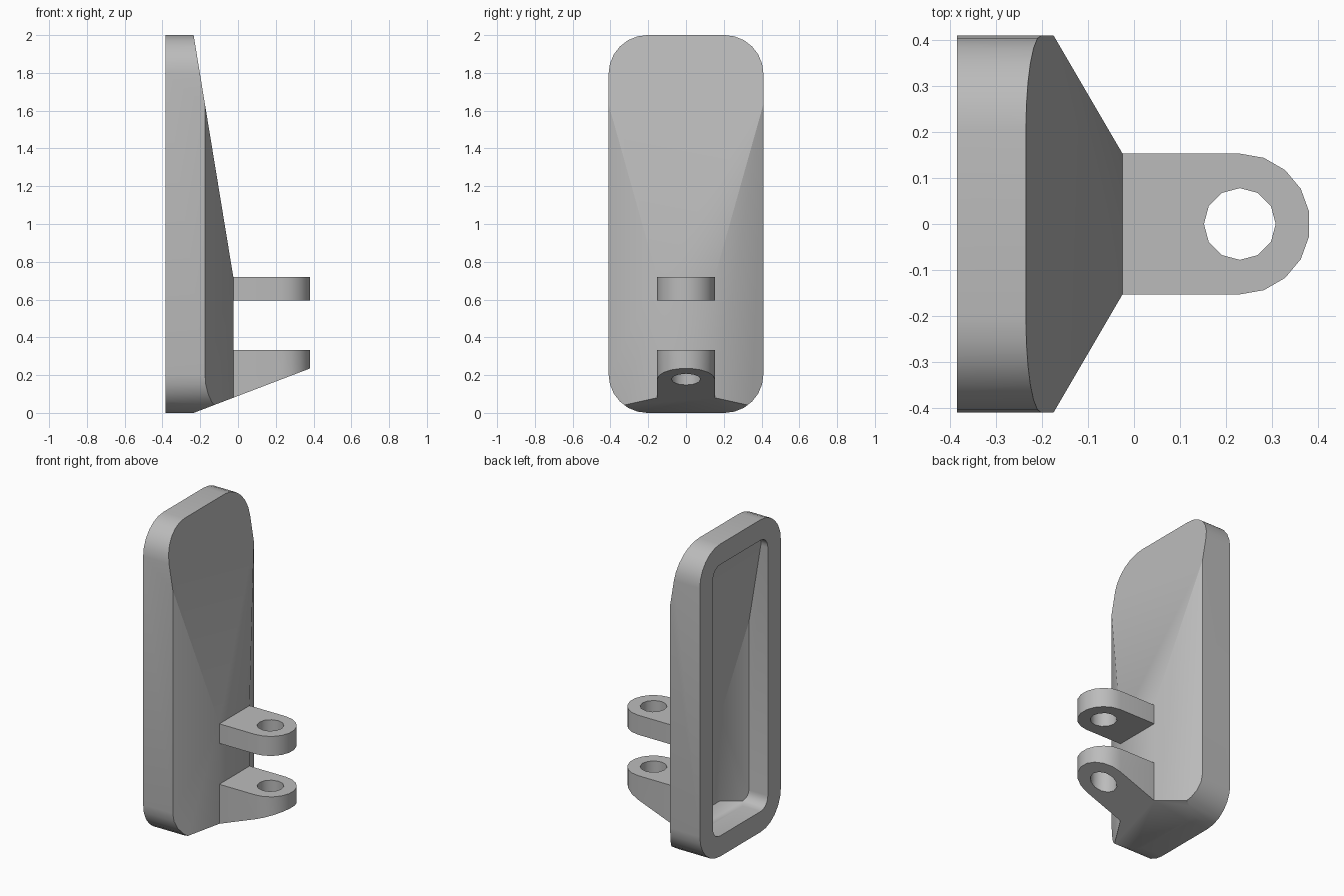
import bpy, bmesh, math
from mathutils import Vector

cube = bpy.data.objects.get("Cube")
if cube:
    bpy.data.objects.remove(cube, do_unlink=True)

GREY = (0.5, 0.5, 0.5, 1)
grey = bpy.data.materials.new("plain grey")
grey.use_nodes = True
grey.diffuse_color = GREY
grey.node_tree.nodes["Principled BSDF"].inputs["Base Color"].default_value = GREY

BACK, FRONT = -0.385, -0.025       # plate depth range in x
HALF_W, HEIGHT, CORNER = 0.41, 2.0, 0.205
LUG_HALF, LUG_X = 0.153, 0.23      # lug half width and pin centre
WALL = 0.132


def arc(cx, cy, r, a0, a1, steps):
    return [(cx + r * math.cos(math.radians(a0 + (a1 - a0) * i / steps)),
             cy + r * math.sin(math.radians(a0 + (a1 - a0) * i / steps)))
            for i in range(steps + 1)]


def plane(p, q, along):
    """Plane through two points and a direction, facing +x."""
    n = (Vector(q) - Vector(p)).cross(Vector(along)).normalized()
    return Vector(p), n if n.x > 0 else -n


# The sloping faces of the plate; the lower lug shares the underside
UNDERSIDE = plane((-0.235, 0, 0), (0.383, 0, 0.236), (0, 1, 0))
FACES = [plane((-0.235, 0, HEIGHT), (FRONT, 0, 0.72), (0, 1, 0)), UNDERSIDE]
for s in (-1, 1):
    FACES.append(plane((-0.175, s * HALF_W, 0), (FRONT, s * LUG_HALF, 0), (0, 0, 1)))


def solid(name, points, depth, cuts=(), inset=0):
    """Extrude an outline along a vector, then slice it with planes."""
    bm = bmesh.new()
    face = bm.faces.new([bm.verts.new(p) for p in points])
    ext = bmesh.ops.extrude_face_region(bm, geom=[face])["geom"]
    bmesh.ops.translate(bm, vec=depth, verts=[v for v in ext if isinstance(v, bmesh.types.BMVert)])
    for co, no in cuts:
        cut = bmesh.ops.bisect_plane(bm, geom=bm.verts[:] + bm.edges[:] + bm.faces[:], dist=1e-5,
                                     plane_co=co - no * inset, plane_no=no, clear_outer=True)
        bmesh.ops.holes_fill(bm, edges=[e for e in bm.edges if e.is_boundary], sides=0)
    bmesh.ops.recalc_face_normals(bm, faces=bm.faces[:])
    mesh = bpy.data.meshes.new(name)
    bm.to_mesh(mesh)
    bm.free()
    mesh.materials.append(grey)
    ob = bpy.data.objects.new(name, mesh)
    bpy.context.collection.objects.link(ob)
    return ob


def select(ob):
    bpy.ops.object.select_all(action='DESELECT')
    ob.select_set(True)
    bpy.context.view_layer.objects.active = ob


def carve(ob, cutter):
    cutter.hide_render = True
    select(ob)
    mod = ob.modifiers.new("cut", 'BOOLEAN')
    mod.operation, mod.solver, mod.object = 'DIFFERENCE', 'EXACT', cutter
    bpy.ops.object.modifier_apply(modifier=mod.name)
    bpy.data.objects.remove(cutter, do_unlink=True)
    bpy.ops.object.shade_smooth_by_angle(angle=math.radians(31))


def plate(name, back, inset):
    """Rounded upright plate with sloping front, shrunk by inset."""
    r, w = CORNER - inset, HALF_W - CORNER
    outline = []
    for i, (y, z) in enumerate([(w, HEIGHT - CORNER), (-w, HEIGHT - CORNER), (-w, CORNER), (w, CORNER)]):
        outline += arc(y, z, r, i * 90, i * 90 + 90, 6)
    return solid(name, [(back, y, z) for y, z in outline],
                 (FRONT - inset - back, 0, 0), FACES, inset)


# Hollow plate
carve(plate("hollow_plate", BACK, 0), plate("cavity_cutter", BACK - 0.1, WALL))


# Round-ended lugs with a pin hole
def lug(name, bottom, top, cuts=()):
    outline = [(FRONT, -LUG_HALF)] + arc(LUG_X, 0, LUG_HALF, -90, 90, 9) + [(FRONT, LUG_HALF)]
    hole = arc(LUG_X, 0, 0.078, 0, 360, 12)[:-1]
    body = solid(name, [(x, y, bottom) for x, y in outline], (0, 0, top - bottom), cuts)
    carve(body, solid("pin_cutter", [(x, y, -0.2) for x, y in hole], (0, 0, 1.2)))


lug("upper_lug", 0.595, 0.72)
lug("lower_lug", 0, 0.333, [UNDERSIDE])
